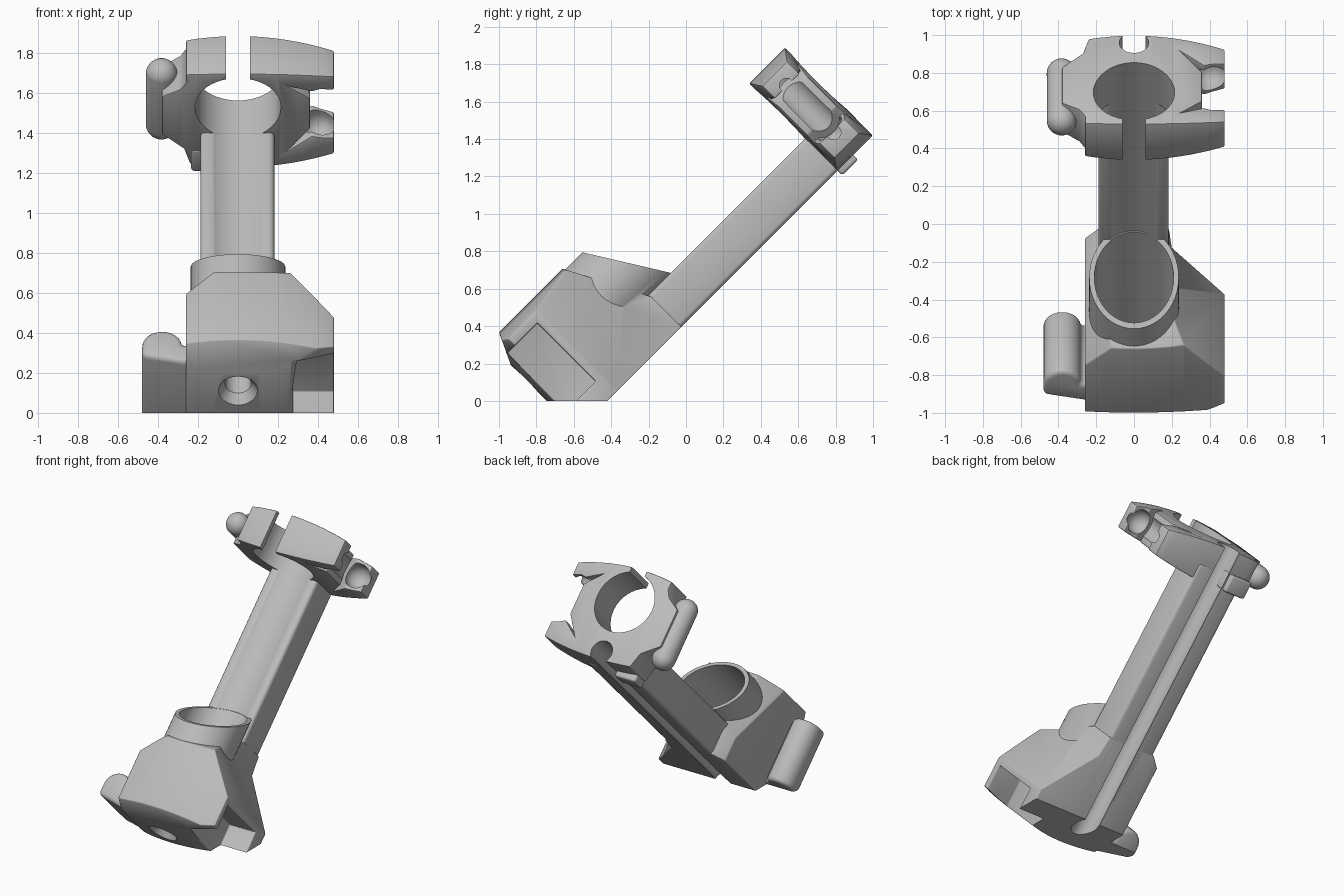
import bpy, bmesh, math
from mathutils import Matrix, Vector

# Parts are built lying flat: local x = width, y = along the arm, z = out from the back.
cube = bpy.data.objects.get("Cube")
if cube:
    bpy.data.objects.remove(cube, do_unlink=True)

gray = bpy.data.materials.new("satin gray")
gray.use_nodes = True
gray.diffuse_color = (0.5, 0.5, 0.5, 1)
gray.node_tree.nodes["Principled BSDF"].inputs["Base Color"].default_value = (0.5, 0.5, 0.5, 1)
parts = []
BORE = 0.42      # height of the bore axis above the back


def finish(name, bm):
    bmesh.ops.recalc_face_normals(bm, faces=bm.faces)
    mesh = bpy.data.meshes.new(name)
    bm.to_mesh(mesh)
    bm.free()
    mesh.materials.append(gray)
    ob = bpy.data.objects.new(name, mesh)
    bpy.context.collection.objects.link(ob)
    return ob


def prism(name, outline, lo, hi, along="y"):
    """Extrude an outline along y (points are x, z) or along z (points are x, y)."""
    bm = bmesh.new()
    verts = [bm.verts.new((a, lo, b) if along == "y" else (a, b, lo)) for a, b in outline]
    face = bm.faces.new(verts)
    out = bmesh.ops.extrude_face_region(bm, geom=[face])
    step = (0, hi - lo, 0) if along == "y" else (0, 0, hi - lo)
    bmesh.ops.translate(bm, vec=step, verts=[v for v in out["geom"] if isinstance(v, bmesh.types.BMVert)])
    return finish(name, bm)


def box(name, x0, x1, y0, y1, z0, z1):
    return prism(name, [(x0, y0), (x1, y0), (x1, y1), (x0, y1)], z0, z1, "z")


def rod(name, x, z, r, y0, y1, r2=None):
    bm = bmesh.new()
    place = Matrix.Translation((x, (y0 + y1) / 2, z)) @ Matrix.Rotation(-math.pi / 2, 4, "X")
    bmesh.ops.create_cone(bm, cap_ends=True, segments=48, radius1=r, radius2=r2 or r,
                          depth=y1 - y0, matrix=place)
    return finish(name, bm)


def capsule(name, x, y, r, z0, z1):
    bm = bmesh.new()
    bmesh.ops.create_uvsphere(bm, u_segments=32, v_segments=16, radius=r)
    for v in bm.verts:
        v.co += Vector((x, y, z1 if v.co.z > 0.001 else z0))
    return finish(name, bm)


def apply(ob, mod):
    with bpy.context.temp_override(object=ob, active_object=ob, selected_objects=[ob]):
        bpy.ops.object.modifier_apply(modifier=mod.name)


def combine(ob, other, mode="DIFFERENCE"):
    mod = ob.modifiers.new("cut", "BOOLEAN")
    mod.operation, mod.solver, mod.object = mode, "EXACT", other
    apply(ob, mod)
    bpy.data.objects.remove(other, do_unlink=True)


def soften(ob, width, segments=3):
    mod = ob.modifiers.new("edges", "BEVEL")
    mod.width, mod.segments, mod.limit_method = width, segments, "ANGLE"
    mod.angle_limit = math.radians(35)
    apply(ob, mod)


def trim(ob, point, normal):
    """Slice off everything on the normal's side of a plane and cap it."""
    bm = bmesh.new()
    bm.from_mesh(ob.data)
    bmesh.ops.bisect_plane(bm, geom=bm.verts[:] + bm.edges[:] + bm.faces[:], plane_co=point,
                           plane_no=normal, clear_outer=True)
    bmesh.ops.holes_fill(bm, edges=[e for e in bm.edges if e.is_boundary])
    bmesh.ops.recalc_face_normals(bm, faces=bm.faces)
    bm.to_mesh(ob.data)
    bm.free()


def arc(x0, x1, base, rise, n=12):
    """Shallow curve that leaves its base height with the square of x."""
    xs = [x0 + (x1 - x0) * i / n for i in range(n + 1)]
    return [(x, base + rise * (x / 0.48) ** 2) for x in xs]


def groove(ob):
    combine(ob, rod("groove_round", 0, 0.055, 0.078, -0.5, 2.3))
    combine(ob, box("groove_mouth", -0.06, 0.06, -0.5, 2.3, -0.1, 0.05))


# Lower body: asymmetric block with crowned front and foot
body = prism("lower_body", arc(-0.26, 0.48, -0.23, 0.09)
             + [(0.48, 0.07), (0.2, 0.42), (0.185, 0.56), (-0.19, 0.56), (-0.26, 0.49)], 0, 0.8, "z")
combine(body, prism("crown", [(0.7, -0.1), (0.7, 0.54)] + arc(0.6, -0.4, 0.67, -0.06)
                    + [(-0.4, -0.1)], -0.5, 1), "INTERSECT")
trim(body, (0, 0.33, 0.67), (0, 0.25, 0.13))
trim(body, (-0.26, 0.18, 0.67), (-0.078, 0.073, 0.045))
trim(body, (0, -0.155, 0.66), (0, -0.16, 0.075))
combine(body, box("side_recess", 0.275, 0.7, -0.5, 0.03, 0.12, 0.56))
soften(body, 0.022)

# Collar around the socket, cut at a slant
collar = rod("collar", 0, BORE, 0.237, 0, 1)
trim(collar, (0, 0.48, 0.636), (0, 0.376, 0.234))
combine(body, collar, "UNION")

# Arm
arm = box("arm", -0.188, 0.182, 0.15, 1.85, 0, 0.245)
soften(arm, 0.025)

# Socket bore, front channel and foot drain hole
combine(body, rod("socket", 0, BORE, 0.21, 0.05, 1.2))
combine(arm, rod("channel", 0, BORE, 0.215, 0.05, 2))
combine(body, rod("drain", 0, 0.386, 0.065, -0.4, 0.0))
combine(body, rod("countersink", 0, 0.386, 0.115, -0.25, -0.18, 0.065))

# Rounded side tab of the lower body
tab_outline = [(-0.38 + 0.1 * math.cos(math.radians(a)), -0.06 + 0.1 * math.sin(math.radians(a)))
               for a in range(0, 181, 15)]
tab = prism("side_tab", tab_outline + [(-0.48, -0.14), (-0.2, -0.2), (-0.2, -0.06)], 0.09, 0.55, "z")
soften(tab, 0.03)

# Clamp ring block: chamfered on one side, snap jaws with relief slits on the other
right_side = [(0.48, 0.17), (0.41, 0.185), (0.37, 0.2), (0.25, 0.11), (0.36, 0.25), (0.36, 0.47),
              (0.25, 0.565), (0.37, 0.515), (0.41, 0.525), (0.48, 0.51)]
left_side = [(-0.26, 0.59), (-0.29, 0.54), (-0.38, 0.48), (-0.38, 0.21), (-0.27, 0.12)]
clamp = prism("clamp", arc(-0.24, 0.48, 0, 0.06) + right_side + arc(0.48, -0.26, 0.665, -0.06)
              + left_side, 1.6, 2.1)
combine(clamp, prism("clamp_crown", arc(-0.6, 0.6, 1.735, 0.04) + arc(0.6, -0.6, 2.008, -0.045),
                     -0.2, 0.9, "z"), "INTERSECT")
soften(clamp, 0.012, 2)
combine(clamp, rod("clamp_bore", 0, BORE, 0.215, 1.5, 2.2))
combine(clamp, box("clamp_slot", -0.06, 0.06, 1.5, 2.2, BORE, 0.9))
combine(clamp, capsule("snap_socket", 0.405, 1.87, 0.085, 0.16, 0.515))

# Snap pin and the small lug behind the clamp
pin = capsule("snap_pin", -0.383, 1.885, 0.079, 0.163, 0.516)
lug = box("back_lug", -0.235, -0.07, 1.74, 1.86, -0.035, 0.12)
soften(lug, 0.015)

# Keyhole groove along the back, and the flat foot
for ob in (body, arm, clamp):
    groove(ob)
for ob in (body, tab):
    trim(ob, (0, 0, 0), (0, -1, -1))

# Tilt everything upright and shade
tilt = Matrix.Translation((0, -0.42, 0)) @ Matrix.Rotation(math.pi / 4, 4, "X")
bpy.ops.object.select_all(action="DESELECT")
for ob in (body, arm, tab, clamp, pin, lug):
    ob.matrix_world = tilt
    ob.select_set(True)
bpy.context.view_layer.objects.active = body
bpy.ops.object.shade_smooth_by_angle(angle=math.radians(35))
